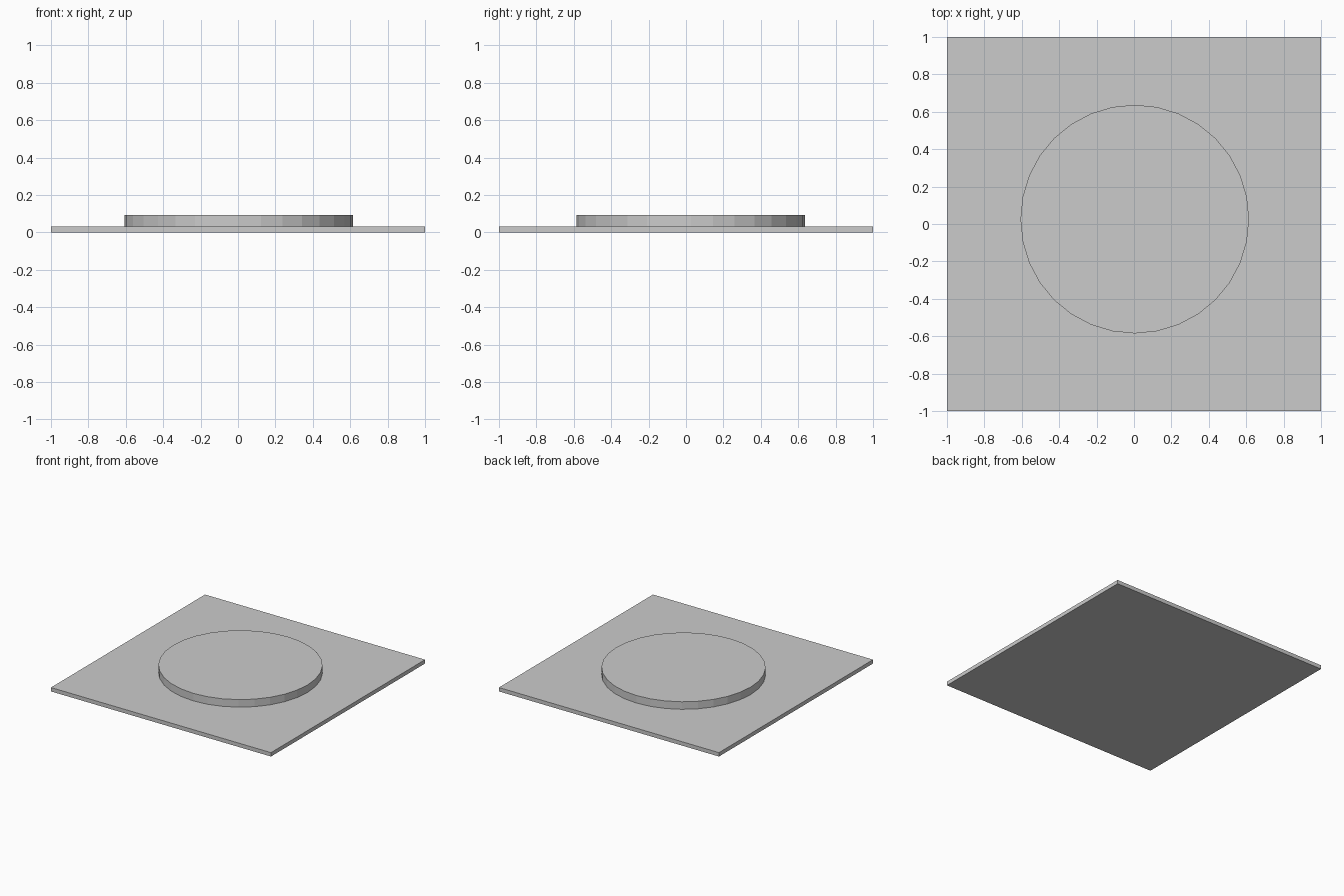
import bpy

if "Cube" in bpy.data.objects:
    bpy.data.objects.remove(bpy.data.objects["Cube"])

# Square base plate
BASE_H = 0.032
bpy.ops.mesh.primitive_cube_add(size=1, location=(0, 0, BASE_H / 2))
plate = bpy.context.object
plate.name = "base_plate"
plate.scale = (2, 2, BASE_H)
bpy.ops.object.transform_apply(location=False, rotation=False, scale=True)

# Raised flat-faceted disc, slightly off centre towards the back
DISC_TOP = 0.094
bpy.ops.mesh.primitive_cylinder_add(
    vertices=32, radius=0.611, depth=DISC_TOP - BASE_H,
    location=(0.004, 0.026, (DISC_TOP + BASE_H) / 2))
bpy.context.object.name = "raised_disc"
